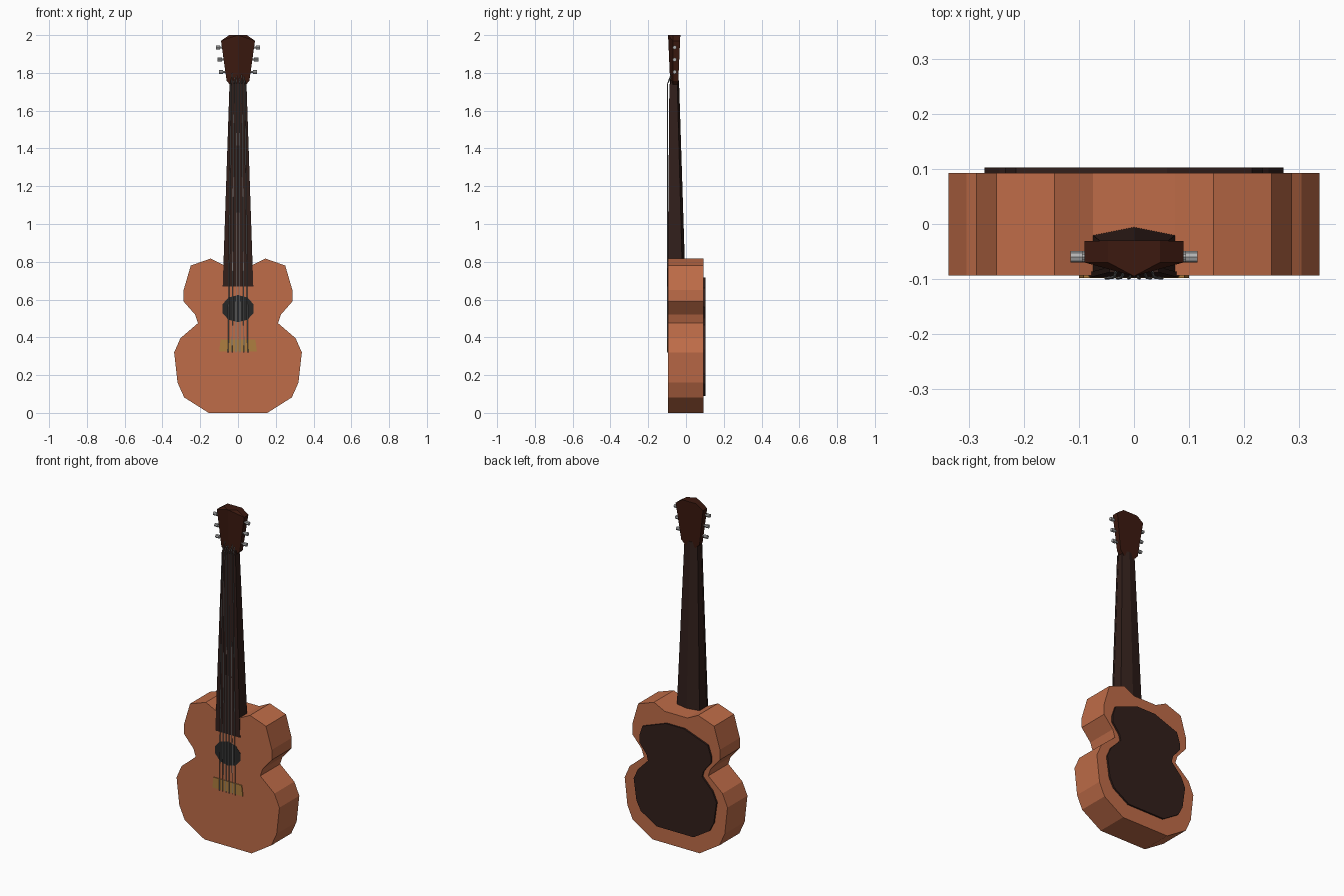
import bpy, math
from mathutils import Vector

if "Cube" in bpy.data.objects:
    bpy.data.objects.remove(bpy.data.objects["Cube"])


def material(name, rgb):
    m = bpy.data.materials.new(name)
    m.diffuse_color = (*rgb, 1)
    m.use_nodes = True
    m.node_tree.nodes["Principled BSDF"].inputs["Base Color"].default_value = m.diffuse_color
    return m


wood = material("orange_wood", (0.52, 0.15, 0.065))
dark = material("dark_wood", (0.032, 0.014, 0.011))
red = material("head_wood", (0.045, 0.010, 0.005))
black = material("hole_black", (0.02, 0.02, 0.02))
gold = material("bridge_wood", (0.43, 0.21, 0.05))
steel = material("string_steel", (0.2, 0.2, 0.2))
silver = material("peg_metal", (0.45, 0.45, 0.45))


def build(name, verts, faces, mat):
    me = bpy.data.meshes.new(name)
    me.from_pydata(verts, [], faces)
    me.materials.append(mat)
    ob = bpy.data.objects.new(name, me)
    bpy.context.collection.objects.link(ob)
    return ob


def loft(name, rings, mat):
    """Skin a list of equal-length rings and cap both ends."""
    n = len(rings[0])
    faces = [list(range(n))[::-1], [(len(rings) - 1) * n + i for i in range(n)]]
    for r in range(len(rings) - 1):
        for i in range(n):
            j = (i + 1) % n
            faces.append([r * n + i, r * n + j, (r + 1) * n + j, (r + 1) * n + i])
    return build(name, [v for ring in rings for v in ring], faces, mat)


def mirrored(half):
    return half + [(-x, z) for x, z in reversed(half)]


def slab(name, outline, y0, y1, mat):
    return loft(name, [[(x, y, z) for x, z in outline] for y in (y0, y1)], mat)


def rod(name, a, b, radius, sides, mat):
    a, b = Vector(a), Vector(b)
    bpy.ops.mesh.primitive_cylinder_add(vertices=sides, radius=radius,
                                        depth=(b - a).length, location=(a + b) / 2)
    ob = bpy.context.object
    ob.name = name
    ob.rotation_euler = (b - a).to_track_quat('Z', 'Y').to_euler()
    ob.data.materials.append(mat)
    return ob


# Body
slab("body", mirrored([(0.155, 0), (0.285, 0.082), (0.32, 0.16), (0.338, 0.32),
                       (0.305, 0.395), (0.212, 0.475), (0.227, 0.52), (0.288, 0.59),
                       (0.288, 0.65), (0.25, 0.78), (0.145, 0.817), (0.075, 0.782)]),
     -0.094, 0.093, wood)

# Dark panel on the back
slab("back_panel", mirrored([(0.122, 0.09), (0.226, 0.155), (0.254, 0.21), (0.272, 0.335),
                             (0.245, 0.395), (0.178, 0.465), (0.187, 0.50), (0.235, 0.56),
                             (0.235, 0.60), (0.215, 0.66), (0.06, 0.717)]),
     0.09, 0.103, dark)

# Sound hole and bridge
hole = [(0.087 * math.sin(i * math.pi / 5), 0.552 + 0.072 * math.cos(i * math.pi / 5))
        for i in range(10)]
slab("sound_hole", hole, -0.0955, -0.09, black)
slab("bridge", mirrored([(0.10, 0.325), (0.092, 0.388)]), -0.0985, -0.09, gold)


# Neck with a ridged back, then the fingerboard on its front
def neck_ring(w, front, side, back, z):
    return [(-w, front, z), (w, front, z), (w, side, z), (0, back, z), (-w, side, z)]


loft("neck", [neck_ring(0.075, -0.092, -0.02, -0.005, 0.76),
              neck_ring(0.043, -0.083, -0.047, -0.037, 1.76)], dark)
loft("fingerboard", [[(-w, f, z), (w, f, z), (w, b, z), (-w, b, z)]
                     for w, f, b, z in ((0.081, -0.0975, -0.088, 0.668),
                                        (0.045, -0.088, -0.078, 1.74))], dark)

# Headstock with a raised centre ridge on its front
outline = mirrored([(0.035, 1.73), (0.06, 1.757), (0.09, 1.97), (0.047, 2.0)])
n = len(outline)
verts = [(x, -0.03 - 0.012 * (2 - z) / 0.27, z) for x, z in outline]
verts += [(x, -0.07, z) for x, z in outline]
verts += [(0, -0.083, 1.73), (0, -0.095, 2.0)]
lo, hi = 2 * n, 2 * n + 1
faces = [list(range(n))]
faces += [[i, (i + 1) % n, n + (i + 1) % n, n + i] for i in range(n)]
faces += [[n, n + 1, lo], [n + 1, n + 2, hi, lo], [n + 2, n + 3, hi],
          [n + 4, n + 5, hi], [n + 5, n + 6, lo, hi], [n + 6, n + 7, lo],
          [n + 3, n + 4, hi], [n + 7, n, lo]]
build("headstock", verts, faces, red)

# Tuning pegs
for s in (-1, 1):
    for z, x in ((1.935, 0.105), (1.87, 0.097), (1.805, 0.09)):
        rod("peg_shaft", (s * 0.05, -0.06, z), (s * x, -0.06, z), 0.005, 6, silver)
        rod("peg_knob", (s * (x - 0.011), -0.06, z), (s * (x + 0.011), -0.06, z),
            0.0105, 8, silver)

# Strings: bridge to nut, then nut to headstock
for i in range(6):
    t = (i - 2.5) / 2.5
    bottom = (0.052 * t, -0.099, 0.32)
    nut = (0.036 * t, -0.097, 1.745)
    top = (0.03 * t, -0.076, 1.80 - 0.02 * (i % 2))
    rod("string", bottom, nut, 0.0025, 4, steel)
    rod("string_end", nut, top, 0.0025, 4, steel)

# Consistent outward normals
for ob in bpy.data.objects:
    bpy.context.view_layer.objects.active = ob
    bpy.ops.object.mode_set(mode='EDIT')
    bpy.ops.mesh.select_all(action='SELECT')
    bpy.ops.mesh.normals_make_consistent(inside=False)
    bpy.ops.object.mode_set(mode='OBJECT')
